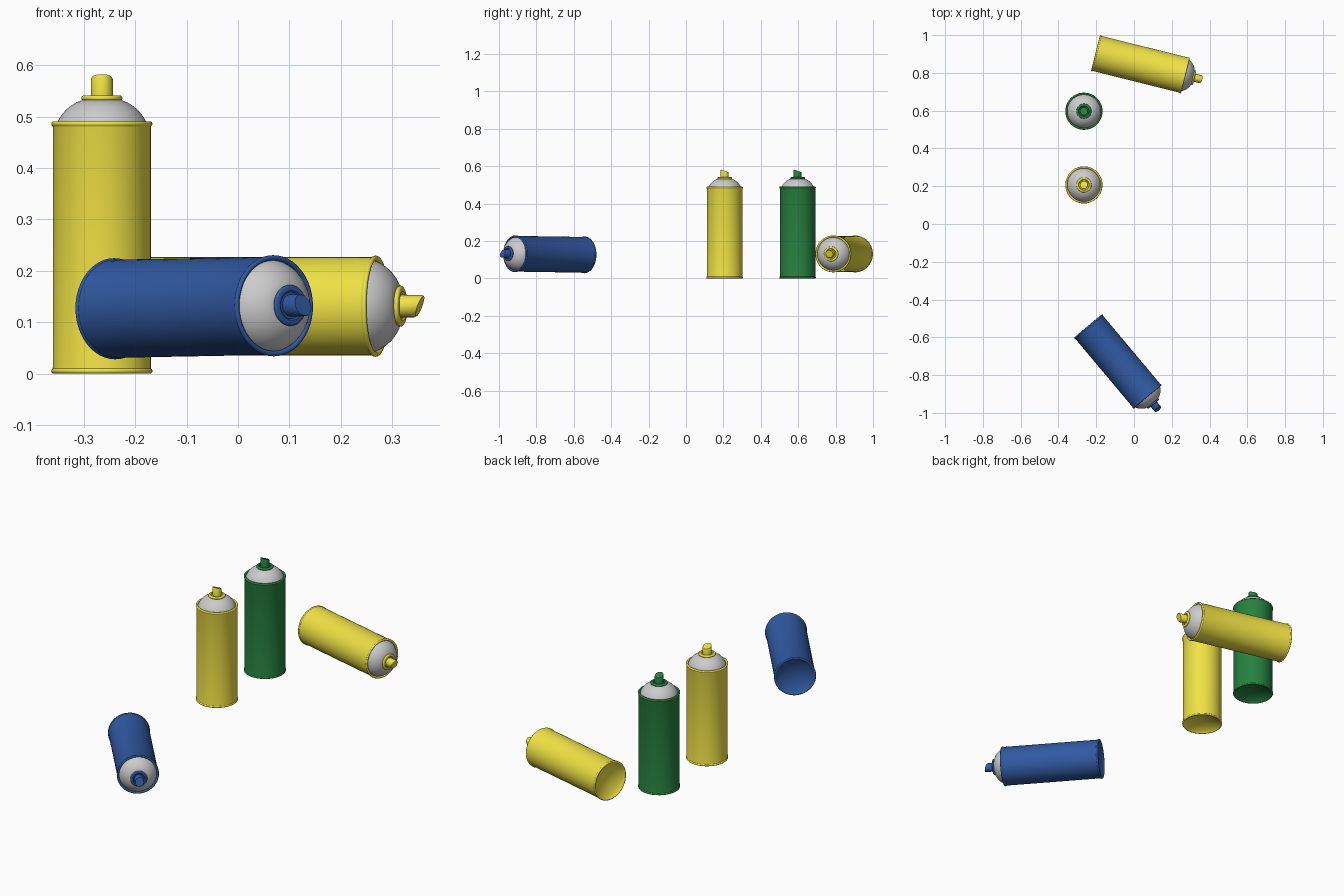
import bpy, bmesh, math
from mathutils import Matrix, Euler

if "Cube" in bpy.data.objects:
    bpy.data.objects.remove(bpy.data.objects["Cube"])

SEG = 48

def material(name, rgb):
    m = bpy.data.materials.new(name)
    m.diffuse_color = (*rgb, 1)
    m.use_nodes = True
    m.node_tree.nodes["Principled BSDF"].inputs["Base Color"].default_value = m.diffuse_color
    return m

YELLOW = material("yellow_paint", (0.87, 0.76, 0.06))
GREEN = material("green_paint", (0.02, 0.22, 0.05))
BLUE = material("blue_paint", (0.03, 0.10, 0.36))

def lathe(name, profile, matrix, mat=None, slant=0.0):
    """Revolve (radius, z) points round z; slant tilts the topmost points towards -y."""
    bm = bmesh.new()
    verts = [bm.verts.new((r, 0, z)) for r, z in profile]
    edges = [bm.edges.new(p) for p in zip(verts, verts[1:])]
    bmesh.ops.spin(bm, geom=verts + edges, cent=(0, 0, 0), axis=(0, 0, 1),
                   angle=math.tau, steps=SEG, use_duplicate=False)
    bmesh.ops.remove_doubles(bm, verts=bm.verts, dist=1e-5)
    if slant:
        top = profile[-1][1]
        radius = max(r for r, z in profile)
        for v in bm.verts:
            if v.co.z > top - 0.004:
                v.co.z -= slant * (v.co.y / radius + 1) / 2
    bmesh.ops.recalc_face_normals(bm, faces=bm.faces)
    mesh = bpy.data.meshes.new(name)
    bm.to_mesh(mesh)
    bm.free()
    ob = bpy.data.objects.new(name, mesh)
    bpy.context.collection.objects.link(ob)
    ob.matrix_world = matrix
    if mat:
        mesh.materials.append(mat)
    bpy.ops.object.select_all(action='DESELECT')
    ob.select_set(True)
    bpy.context.view_layer.objects.active = ob
    bpy.ops.object.shade_smooth_by_angle(angle=math.radians(35))
    return ob

def rolled(r, z, size, a0, a1, n=8):
    """Arc of a rolled metal bead."""
    return [(r + size * math.cos(math.radians(a0 + (a1 - a0) * i / n)),
             z + size * math.sin(math.radians(a0 + (a1 - a0) * i / n))) for i in range(n + 1)]

# dished underside, bottom bead, wall, top bead, inner lip
BODY = ([(0, 0.028), (0.03, 0.0255), (0.06, 0.018), (0.08, 0.009), (0.089, 0.003)]
        + rolled(0.0935, 0.005, 0.005, -120, 60)
        + [(0.0955, 0.012), (0.0955, 0.48)]
        + rolled(0.0935, 0.486, 0.005, -60, 150)
        + [(0.087, 0.482), (0.08, 0.482)])
# domed shoulder
DOME = [(0.089, 0.482), (0.0865, 0.489), (0.083, 0.496), (0.077, 0.505), (0.069, 0.514),
        (0.059, 0.522), (0.049, 0.528), (0.038, 0.532), (0.0, 0.533)]
# valve collar and spray button
COLLAR = [(0.0, 0.530), (0.035, 0.530)] + rolled(0.035, 0.536, 0.005, -90, 90) \
    + [(0.029, 0.541), (0.026, 0.538), (0, 0.538)]
NOZZLE = [(0, 0.535), (0.0215, 0.535), (0.0215, 0.580), (0.020, 0.583), (0, 0.583)]

def spray_can(prefix, mat, location, rotation=(0, 0, 0), roll=0):
    m = (Matrix.Translation(location)
         @ Euler([math.radians(a) for a in rotation]).to_matrix().to_4x4()
         @ Matrix.Rotation(math.radians(roll), 4, 'Z'))
    lathe(prefix + "_body", BODY, m, mat)
    lathe(prefix + "_dome", DOME, m)
    lathe(prefix + "_collar", COLLAR, m, mat)
    lathe(prefix + "_nozzle", NOZZLE, m, mat, slant=0.016)

# two standing cans, two lying cans
spray_can("standing_yellow", YELLOW, (-0.265, 0.207, 0))
spray_can("standing_green", GREEN, (-0.265, 0.597, 0))
spray_can("lying_yellow", YELLOW, (-0.204, 0.905, 0.131), (-90, 0, -104))
spray_can("lying_blue", BLUE, (-0.243, -0.54, 0.126), (-89.3, 0, -140), roll=180)
